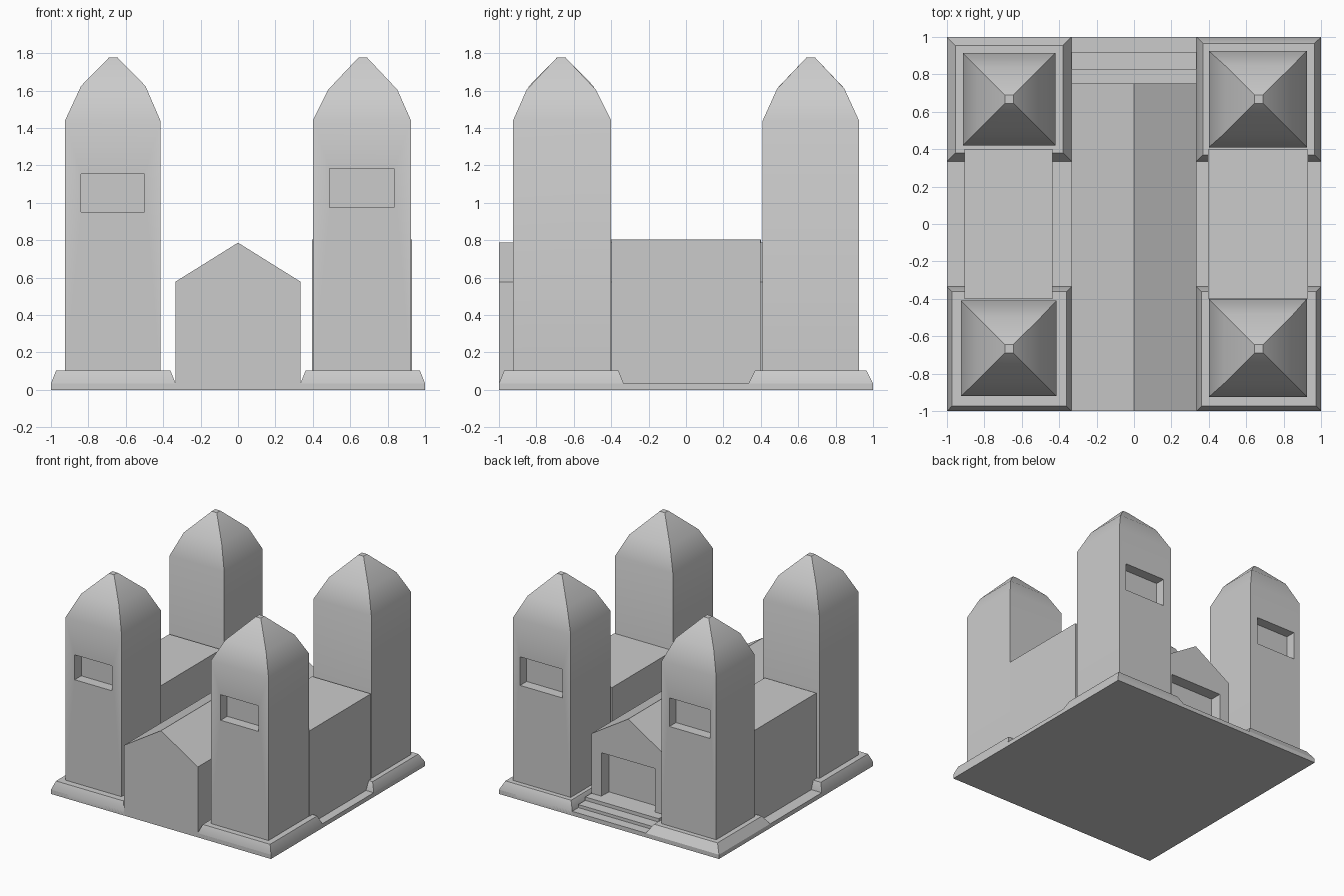
import bpy, bmesh

if "Cube" in bpy.data.objects:
    bpy.data.objects.remove(bpy.data.objects["Cube"])


def make_object(name, bm):
    bmesh.ops.recalc_face_normals(bm, faces=bm.faces)
    mesh = bpy.data.meshes.new(name)
    bm.to_mesh(mesh)
    bm.free()
    obj = bpy.data.objects.new(name, mesh)
    bpy.context.collection.objects.link(obj)
    return obj


def activate(obj):
    bpy.ops.object.select_all(action='DESELECT')
    obj.select_set(True)
    bpy.context.view_layer.objects.active = obj


def smooth(obj):
    activate(obj)
    bpy.ops.object.shade_smooth_by_angle(angle=0.56)


def stack(name, levels):
    """Closed solid from rectangles (x0, x1, y0, y1, z), bottom to top."""
    bm = bmesh.new()
    rings = [[bm.verts.new(p) for p in ((a, c, z), (b, c, z), (b, d, z), (a, d, z))]
             for a, b, c, d, z in levels]
    bm.faces.new(rings[0])
    bm.faces.new(rings[-1])
    for low, high in zip(rings, rings[1:]):
        for i in range(4):
            j = (i + 1) % 4
            bm.faces.new((low[i], low[j], high[j], high[i]))
    return make_object(name, bm)


def box(name, x0, x1, y0, y1, z0, z1):
    return stack(name, [(x0, x1, y0, y1, z0), (x0, x1, y0, y1, z1)])


def prism(name, points):
    """Extrude closed outline (list of start points, list of end points)."""
    bm = bmesh.new()
    a, b = [[bm.verts.new(p) for p in side] for side in points]
    bm.faces.new(a)
    bm.faces.new(b)
    for i in range(len(a)):
        j = (i + 1) % len(a)
        bm.faces.new((a[i], a[j], b[j], b[i]))
    return make_object(name, bm)


def carve(obj, x0, x1, y0, y1, z0, z1):
    cutter = box("cutter", x0, x1, y0, y1, z0, z1)
    cutter.hide_render = True
    mod = obj.modifiers.new("recess", 'BOOLEAN')
    mod.operation = 'DIFFERENCE'
    mod.solver = 'EXACT'
    mod.object = cutter
    activate(obj)
    bpy.ops.object.modifier_apply(modifier=mod.name)
    bpy.data.objects.remove(cutter)


# Ground slab
box("base_slab", -1, 1, -1, 1, 0, 0.035)

# Corner towers: x range, y range, plinth inset, shoulder (half, z), window (x0, x1, z0, z1)
towers = {
    "front_left": ((-0.925, -0.415), (-0.92, -0.41), 0.027, (0.172, 1.625), (-0.84, -0.5, 0.95, 1.155)),
    "front_right": ((0.40, 0.925), (-0.925, -0.40), 0.027, (0.185, 1.605), (0.49, 0.835, 0.975, 1.185)),
    "back_left": ((-0.915, -0.42), (0.42, 0.915), 0.045, (0.172, 1.62), (-0.86, -0.49, 0.92, 1.155)),
    "back_right": ((0.40, 0.925), (0.41, 0.925), 0.035, (0.18, 1.61), (0.475, 0.86, 0.90, 1.135)),
}
for name, ((x0, x1), (y0, y1), inset, (half, zs), (wa, wb, wc, wd)) in towers.items():
    cx = 0.667 if x0 > 0 else -0.667
    cy = 0.667 if y0 > 0 else -0.667
    r = 0.333

    def square(h, z):
        return (cx - h, cx + h, cy - h, cy + h, z)

    # Bevelled plinth
    smooth(stack(name + "_plinth", [square(r, 0), square(r, 0.035), square(r - inset, 0.103)]))

    # Shaft with stepped pyramid roof
    tower = stack(name + "_tower", [(x0, x1, y0, y1, 0.09), (x0, x1, y0, y1, 1.44),
                                    square(half, zs), square(0.023, 1.777)])
    # Window recess on the outer front/back face
    if cy < 0:
        carve(tower, wa, wb, -1.1, y0 + 0.085, wc, wd)
    else:
        carve(tower, wa, wb, y1 - 0.085, 1.1, wc, wd)
    smooth(tower)

# Side halls between the towers
box("left_side_hall", -0.905, -0.435, -0.4, 0.4, 0.03, 0.803)
box("right_side_hall", 0.395, 0.93, -0.397, 0.397, 0.03, 0.805)

# Gabled central hall with a doorway recess at the back
outline = [(-0.335, 0), (0.335, 0), (0.335, 0.578), (0, 0.787), (-0.335, 0.578)]
hall = prism("central_hall", [[(x, y, z) for x, z in outline] for y in (-1, 0.75)])
carve(hall, -0.245, 0.245, 0.65, 0.9, 0.085, 0.445)

# Steps leading to the doorway
steps = [(0.7, 0), (1, 0), (1, 0.03), (0.92, 0.03), (0.92, 0.06),
         (0.83, 0.06), (0.83, 0.088), (0.7, 0.088)]
prism("entrance_steps", [[(x, y, z) for y, z in steps] for x in (-0.335, 0.335)])
